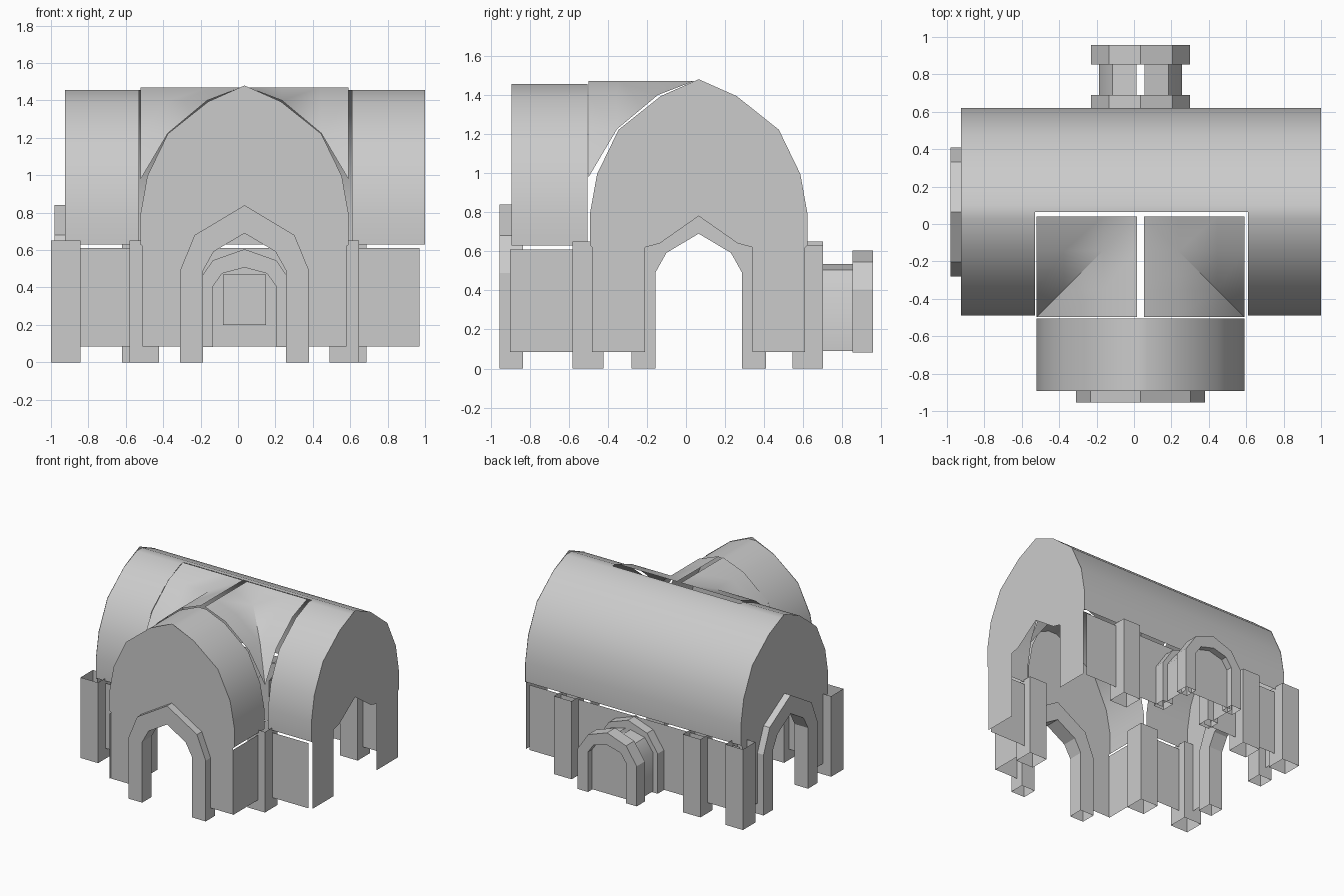
import bpy, math

if "Cube" in bpy.data.objects:
    bpy.data.objects.remove(bpy.data.objects["Cube"])

CX, CY = 0.035, 0.065      # centre lines of the cross wing and main vault


def make(name, verts, faces, smooth=False):
    me = bpy.data.meshes.new(name)
    me.from_pydata(verts, [], faces)
    me.update()
    ob = bpy.data.objects.new(name, me)
    bpy.context.collection.objects.link(ob)
    if smooth:
        bpy.ops.object.select_all(action='DESELECT')
        ob.select_set(True)
        bpy.context.view_layer.objects.active = ob
        bpy.ops.object.shade_smooth_by_angle(angle=math.radians(40))
    return ob


def at(axis, u, a, z):
    """Point of a cross-section (u, z) placed at distance a along an axis."""
    return (a, CY + u, z) if axis == 'x' else (CX + u, a, z)


def both(half):
    """Mirror a half profile (outside to ridge) into a full one."""
    return [(-u, z) for u, z in half] + [(u, z) for u, z in reversed(half) if u > 0]


def sheet(name, axis, prof, a0, a1, smooth=False):
    n = len(prof)
    v = [at(axis, u, a, z) for a in (a0, a1) for u, z in prof]
    return make(name, v, [(i, i + 1, n + i + 1, n + i) for i in range(n - 1)], smooth)


def plate(name, axis, prof, a):
    return make(name, [at(axis, u, a, z) for u, z in prof], [list(range(len(prof)))])


def arch_ring(name, axis, outer, inner, a0, a1):
    """Arch frame with open feet."""
    loops = [(outer, a0), (outer, a1), (inner, a1), (inner, a0)]
    n = len(outer)
    v = [at(axis, u, a, z) for p, a in loops for u, z in p]
    f = []
    for k in range(4):
        m = (k + 1) % 4
        f += [(k*n + i, k*n + i + 1, m*n + i + 1, m*n + i) for i in range(n - 1)]
    return make(name, v, f)


def post(name, x, y, top, s=0.157):
    """Hollow square post, open at top and bottom."""
    c = [(x, y), (x + s, y), (x + s, y + s), (x, y + s)]
    v = [(px, py, z) for z in (0, top) for px, py in c]
    make(name, v, [(i, (i + 1) % 4, 4 + (i + 1) % 4, 4 + i) for i in range(4)])


def wall(name, x0, y0, x1, y1):
    make(name, [(x0, y0, .085), (x1, y1, .085), (x1, y1, .61), (x0, y0, .61)], [(0, 1, 2, 3)])


# Vaulted roofs
half_vault = [(.555, .63), (.555, .79), (.517, .99), (.41, 1.217), (.2, 1.388), (.035, 1.457)]
vault = both(half_vault)
sheet("main_vault_left", 'x', vault, -.925, -.53, True)
sheet("main_vault_right", 'x', vault, .61, 1.0, True)
back_half = [(u, z) for u, z in vault if u > 0]
sheet("main_vault_back", 'x', [(0, 1.457)] + back_half, -.53, .61, True)
sheet("front_wing_vault", 'y', vault, -.893, -.505, True)

# Crossing pieces where the two vaults meet
steps = [(.555, .98), (.41, 1.225), (.2, 1.40), (.018, 1.47)]
for side, name in ((-1, "crossing_left"), (1, "crossing_right")):
    v = [(CX + side * ux, CY - uy - .008, max(zx, zy)) for ux, zx in steps for uy, zy in steps]
    f = []
    for i in range(3):
        for j in range(3):
            a, b, c, d = 4*i + j, 4*i + 4 + j, 4*i + 5 + j, 4*i + 1 + j
            f += [(a, b, c), (a, c, d)] if i == j else [(a, b, c, d)]
    if side > 0:
        f = [q[::-1] for q in f]
    make(name, v, f, True)

# Gable walls with arched openings
outline = both([(.545, .085), (.545, .62), (.557, .63), (.557, .79), (.52, .995),
                (.41, 1.222), (.194, 1.394), (0, 1.48)])
notch = both([(.275, .085), (.275, .62), (.2, .64), (0, .78)])
# both() keeps one ridge point, added here on the mirrored side
gable = outline + notch[::-1]
for name, axis, a in (("gable_right", 'x', 1.0), ("gable_left", 'x', -.925),
                      ("gable_front", 'y', -.893)):
    plate(name, axis, gable, a)

# Door frames
d_out = both([(.345, 0), (.345, .49), (.267, .68), (0, .84)])
d_in = both([(.222, 0), (.222, .49), (.165, .592), (0, .69)])
arch_ring("door_frame_front", 'y', d_out, d_in, -.955, -.835)
arch_ring("door_frame_left", 'x', d_out, d_in, -.98, -.86)

# Side walls
wall("front_wall_left", -.90, -.487, -.53, -.487)
wall("front_wall_right", .60, -.487, .97, -.487)
wall("wing_wall_left", -.515, -.90, -.515, -.53)
wall("wing_wall_right", .585, -.90, .585, -.53)

# Back wall with opening to the porch
p_mid = both([(.2, .085), (.2, .41), (.15, .51), (0, .55)])
back = [(-.945, .085), (-.945, .61), (.935, .61), (.935, .085)]
plate("back_wall", 'y', back + p_mid[::-1], .612)

# Back porch: two arch rings, a split tunnel and the end wall
p_out = both([(.265, .082), (.265, .405), (.17, .545), (0, .605)])
p_in = both([(.17, .082), (.17, .405), (.12, .475), (0, .507)])
arch_ring("porch_ring_inner", 'y', p_out, p_in, .585, .69)
arch_ring("porch_ring_outer", 'y', p_out, p_in, .853, .957)
for s, name in ((-1, "porch_tunnel_left"), (1, "porch_tunnel_right")):
    sheet(name, 'y', [(s * u, z) for u, z in
                      ((.222, .09), (.222, .405), (.15, .505), (.022, .535))], .65, .9, True)
plate("porch_end_wall", 'y', p_mid, .905)
plate("porch_panel", 'y', [(-.115, .2), (.115, .2), (.115, .47), (-.115, .47)], .89)

# Posts
for y in (-.58, .545):
    post("corner_post", -1.0, y, .65)
for x in (-.58, .49):
    post("inner_corner_post", x, -.58, .65)
for x in (-.62, .53):
    post("back_post", x, .545, .63)
